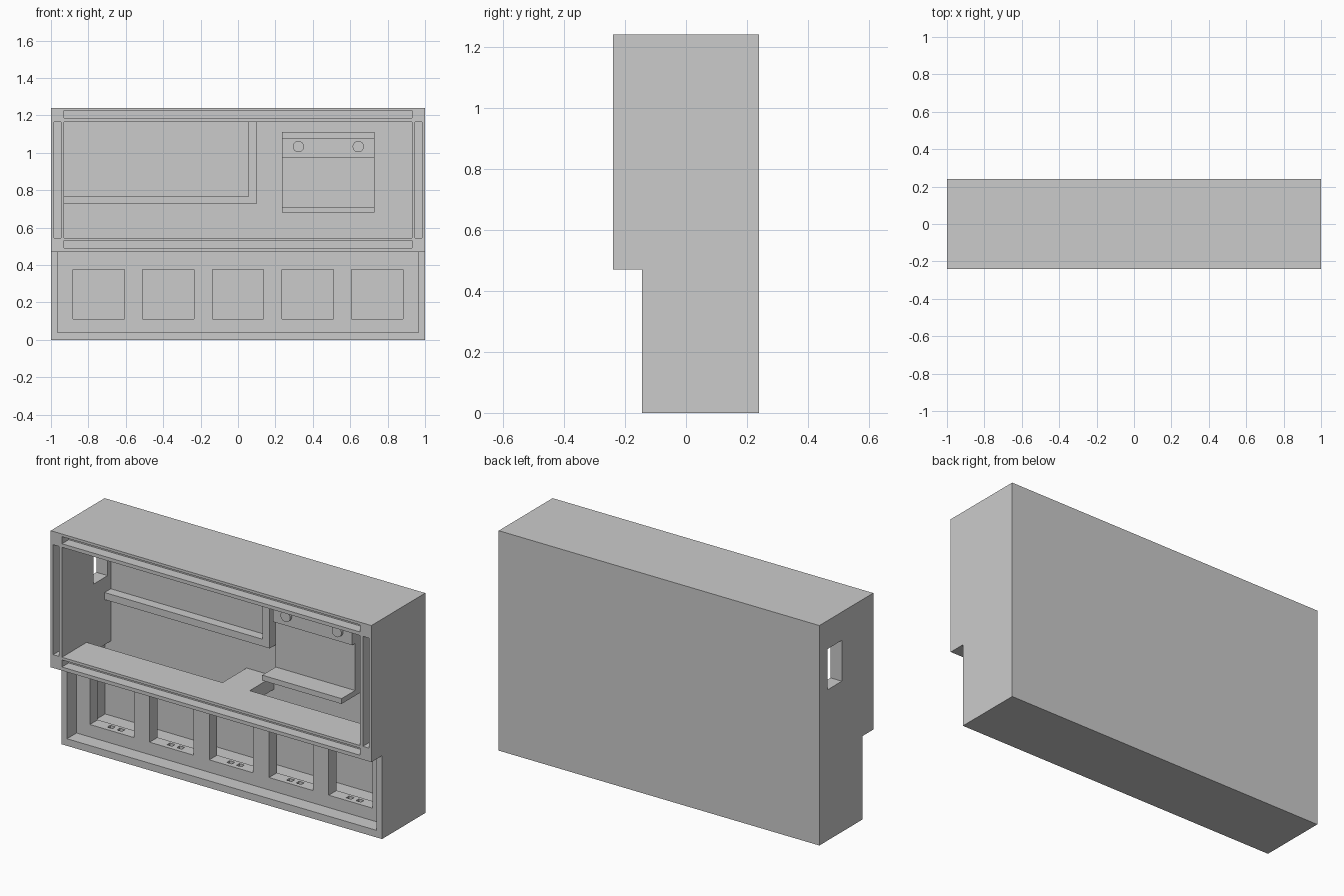
import bpy, bmesh
from mathutils import Matrix

if "Cube" in bpy.data.objects:
    bpy.data.objects.remove(bpy.data.objects["Cube"])


def make_object(name, bm):
    bmesh.ops.recalc_face_normals(bm, faces=bm.faces)
    me = bpy.data.meshes.new(name)
    bm.to_mesh(me)
    bm.free()
    ob = bpy.data.objects.new(name, me)
    bpy.context.collection.objects.link(ob)
    return ob


def box(name, x, y, z):
    bm = bmesh.new()
    bmesh.ops.create_cube(bm, size=1)
    for v in bm.verts:
        for i, (a, b) in enumerate((x, y, z)):
            v.co[i] = a if v.co[i] < 0 else b
    return make_object(name, bm)


def extrude(name, profile, x0, x1):
    bm = bmesh.new()
    face = bm.faces.new([bm.verts.new((x0, y, z)) for y, z in profile])
    new = bmesh.ops.extrude_face_region(bm, geom=[face])["geom"]
    bmesh.ops.translate(bm, vec=(x1 - x0, 0, 0),
                        verts=[g for g in new if isinstance(g, bmesh.types.BMVert)])
    return make_object(name, bm)


def cut(target, x, y, z):
    cutter = box("cutter", x, y, z)
    cutter.hide_render = True
    mod = target.modifiers.new("cut", "BOOLEAN")
    mod.operation, mod.solver, mod.object = "DIFFERENCE", "EXACT", cutter
    bpy.context.view_layer.objects.active = target
    bpy.ops.object.modifier_apply(modifier=mod.name)
    bpy.data.objects.remove(cutter)


# Stall body: upper half overhangs the base at the front
stall = extrude("stall_body", [(-.24, .47), (-.145, .47), (-.145, 0), (.24, 0),
                               (.24, 1.24), (-.24, 1.24)], -1, 1)

# Serving room, base cavity and the openings behind the counter
BACK = .195
cut(stall, (-.93, .93), (-.3, BACK), (.545, 1.165))
cut(stall, (-.965, .965), (.01, BACK), (.05, .47))
for x in ((-.93, -.083), (.087, .93)):
    cut(stall, x, (-.02, BACK), (.465, .6))

# Recessed base front with five windows, two small sockets in each sill
cut(stall, (-.965, .965), (-.2, -.06), (.04, .47))
for i in range(5):
    c = (i - 2) * .3725
    cut(stall, (c - .137, c + .137), (-.1, .05), (.11, .375))
    for s in (-.03, .03):
        cut(stall, (c + s - .016, c + s + .016), (-.034, -.008), (.08, .2))

# Light slots around the serving opening
for z in ((.49, .53), (1.185, 1.225)):
    cut(stall, (-.93, .93), (-.3, -.18), z)
for x in ((-.985, -.947), (.947, .985)):
    cut(stall, x, (-.3, -.18), (.545, 1.165))

# Side window in the left wall
cut(stall, (-1.1, -.9), (.04, .167), (.85, 1.08))

# L-shaped wall shelf
box("wall_shelf", (-.93, .10), (.14, BACK), (.725, .765))
box("shelf_divider", (.055, .10), (.14, BACK), (.765, 1.165))

# Drinks machine: side profile with tray and hood
extrude("machine_body", [(-.12, .68), (BACK, .68), (BACK, 1.11), (0, 1.11), (0, 1.08),
                         (-.025, 1.08), (-.025, .975), (0, .975), (0, .71), (-.12, .71)],
        .235, .73)
for x in (.323, .643):
    bm = bmesh.new()
    bmesh.ops.create_cone(bm, cap_ends=True, segments=32, radius1=.03, radius2=.03, depth=.02,
                          matrix=Matrix.Translation((x, -.03, 1.033)) @ Matrix.Rotation(1.5707963, 4, "X"))
    make_object("machine_dial", bm)
